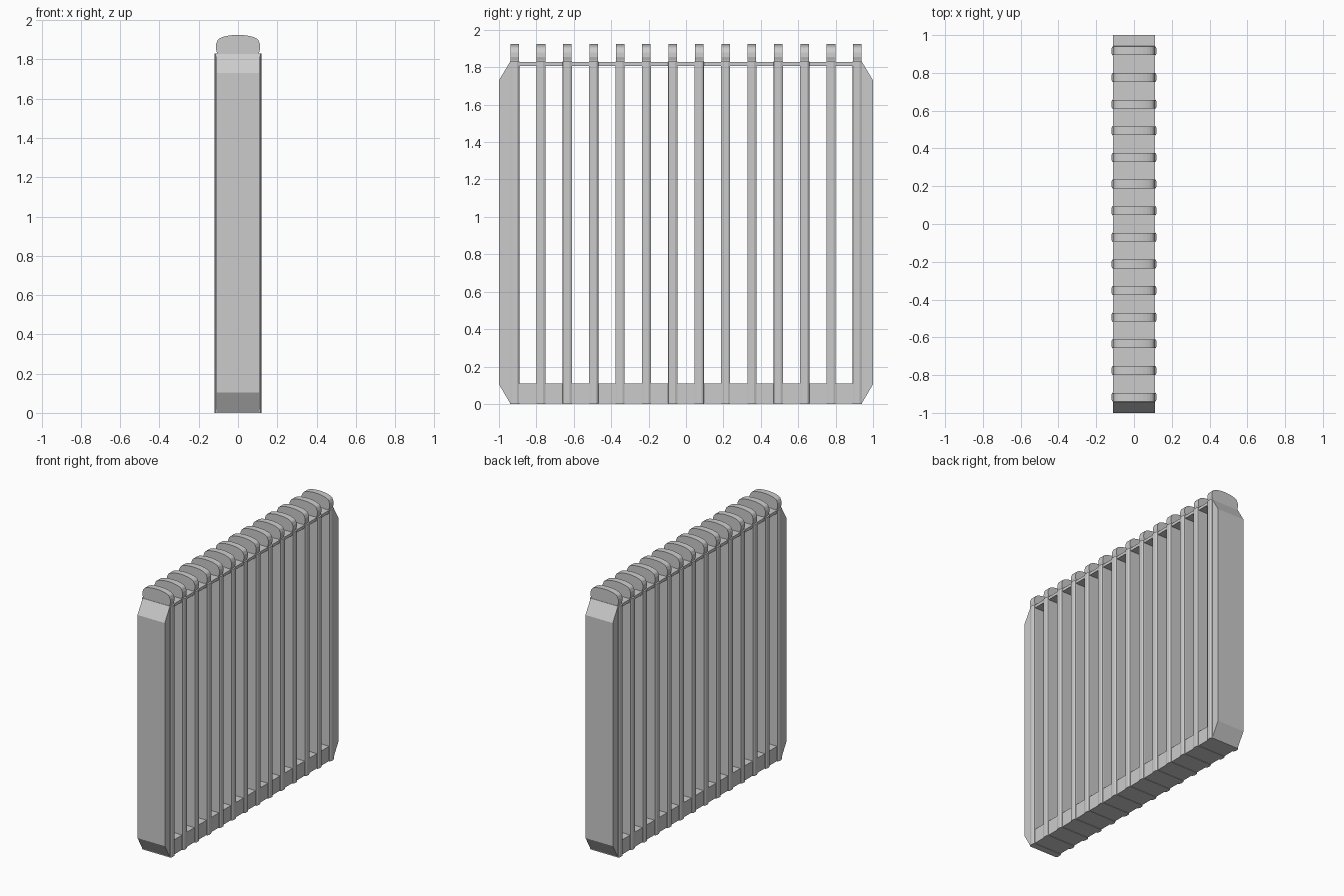
import bpy, bmesh, math

if "Cube" in bpy.data.objects:
    bpy.data.objects.remove(bpy.data.objects["Cube"])

grey = bpy.data.materials.new("painted grey metal")
grey.diffuse_color = (0.6, 0.6, 0.6, 1)
grey.use_nodes = True
grey.node_tree.nodes["Principled BSDF"].inputs["Base Color"].default_value = grey.diffuse_color


def prism(name, pts, direction):
    """Extrude a closed 3D outline along a direction vector."""
    bm = bmesh.new()
    face = bm.faces.new([bm.verts.new(p) for p in pts])
    ext = bmesh.ops.extrude_face_region(bm, geom=[face])
    moved = [v for v in ext["geom"] if isinstance(v, bmesh.types.BMVert)]
    bmesh.ops.translate(bm, verts=moved, vec=direction)
    bmesh.ops.recalc_face_normals(bm, faces=bm.faces[:])
    mesh = bpy.data.meshes.new(name)
    bm.to_mesh(mesh)
    bm.free()
    mesh.materials.append(grey)
    obj = bpy.data.objects.new(name, mesh)
    bpy.context.collection.objects.link(obj)
    return obj


HALF = 0.11      # half depth of the frame
TOP = 1.83       # frame height
COUNT = 14
PITCH = 0.141

# U-shaped frame: two chamfered end panels joined by a bottom bar
right = [(0.94, 0.003), (1.0, 0.105), (1.0, 1.73), (0.94, TOP),
         (0.895, TOP), (0.895, 0.11)]
outline = right + [(-y, z) for y, z in reversed(right)]
prism("end_and_base_frame", [(-HALF, y, z) for y, z in outline], (2 * HALF, 0, 0))

# thin plate across the top
plate = [(-0.895, 1.808), (0.895, 1.808), (0.895, TOP - 0.001), (-0.895, TOP - 0.001)]
prism("top_plate", [(-HALF, y, z) for y, z in plate], (2 * HALF, 0, 0))

# rounded cap profile that stands above the plate (x, z)
arc = [(0.105 * math.cos(a), 1.893 + 0.032 * math.sin(a))
       for a in [math.radians(8 + 164 * i / 12) for i in range(13)]]
cap = [(-0.107, 1.8), (0.107, 1.8), (0.107, 1.835), (0.113, 1.855), (0.112, 1.878)]
cap += arc + [(-0.112, 1.878), (-0.113, 1.855), (-0.107, 1.835)]

# slat section with bulging edges (x, y)
edge = [(HALF - 0.003, -0.025), (0.114, -0.024), (0.12, -0.012),
        (0.12, 0.012), (0.114, 0.024), (HALF - 0.003, 0.025)]
section = edge + [(-x, -y) for x, y in edge]

# full-depth slats with their caps
for i in range(COUNT):
    yc = (i - (COUNT - 1) / 2) * PITCH
    prism(f"slat_{i + 1}", [(x, yc + y, 0) for x, y in section], (0, 0, TOP))
    prism(f"slat_cap_{i + 1}", [(x, yc - 0.023, z) for x, z in cap], (0, 0.046, 0))
